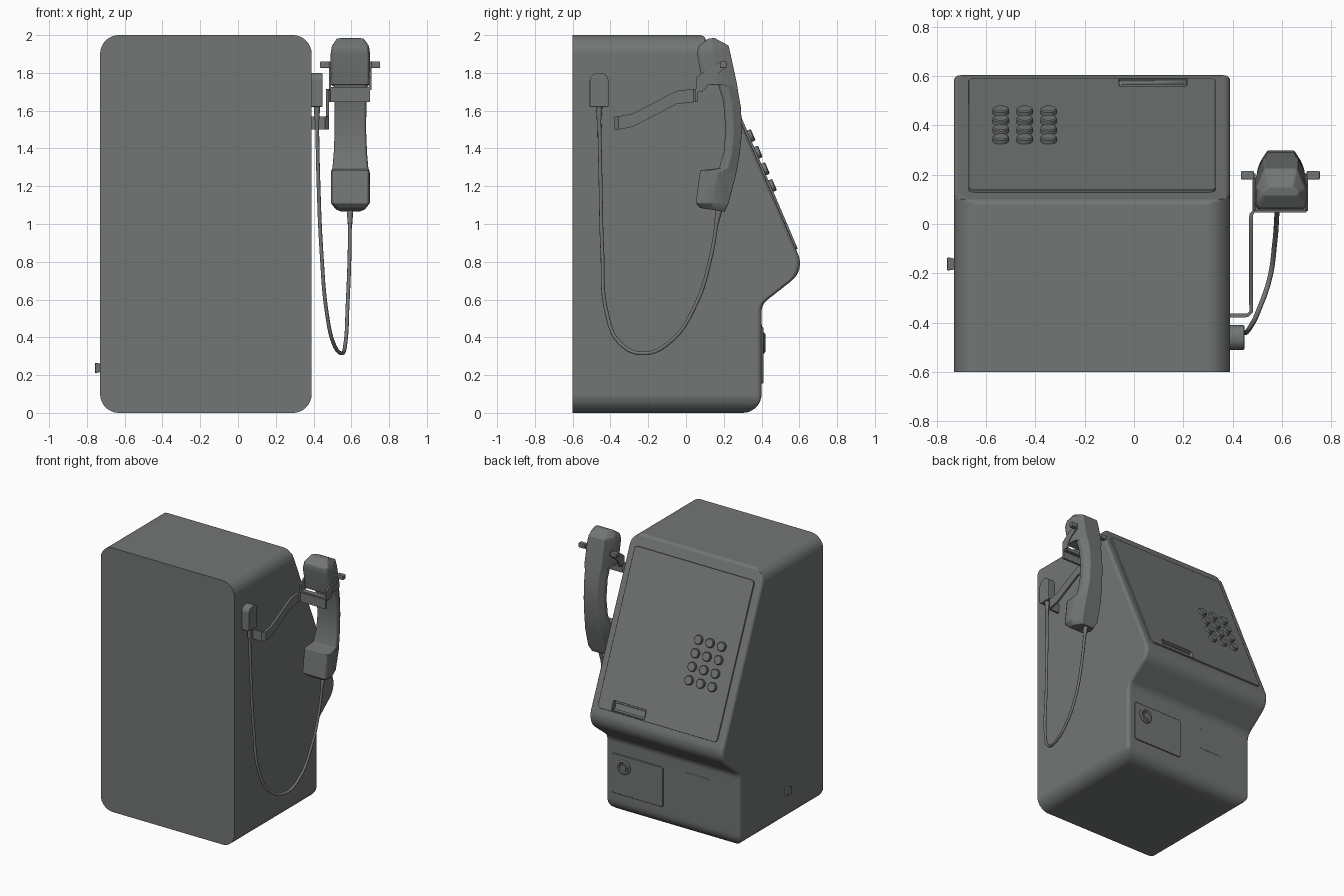
import bpy, bmesh
from math import sqrt, sin, cos, pi, tan
from mathutils import Matrix, Vector

if "Cube" in bpy.data.objects:
    bpy.data.objects.remove(bpy.data.objects["Cube"])

grey = bpy.data.materials.new("slate_grey")
grey.use_nodes = True
COLOUR = (0.17, 0.18, 0.178, 1)
grey.diffuse_color = COLOUR
grey.node_tree.nodes["Principled BSDF"].inputs["Base Color"].default_value = COLOUR


def finish(name, bm, bevel=0, segments=3, cutter=None):
    """Turn a bmesh into a shaded object."""
    bmesh.ops.remove_doubles(bm, verts=bm.verts, dist=0.0001)
    bmesh.ops.recalc_face_normals(bm, faces=bm.faces)
    mesh = bpy.data.meshes.new(name)
    bm.to_mesh(mesh)
    bm.free()
    mesh.materials.append(grey)
    ob = bpy.data.objects.new(name, mesh)
    bpy.context.collection.objects.link(ob)
    if cutter:
        cut = ob.modifiers.new("cut", 'BOOLEAN')
        cut.object, cut.solver = cutter, 'EXACT'
    if bevel:
        b = ob.modifiers.new("bevel", 'BEVEL')
        b.width, b.segments, b.limit_method = bevel, segments, 'ANGLE'
    bpy.ops.object.select_all(action='DESELECT')
    ob.select_set(True)
    bpy.context.view_layer.objects.active = ob
    bpy.ops.object.shade_smooth_by_angle(angle=0.6)
    w = ob.modifiers.new("weighted", 'WEIGHTED_NORMAL')
    w.keep_sharp = True
    return ob


def loft(name, rings, **kw):
    """Skin a row of equal closed rings and cap both ends."""
    bm = bmesh.new()
    rows = [[bm.verts.new(p) for p in ring] for ring in rings]
    n = len(rows[0])
    for a, b in zip(rows, rows[1:]):
        for i in range(n):
            j = (i + 1) % n
            bm.faces.new((a[i], a[j], b[j], b[i]))
    bm.faces.new(rows[0])
    bm.faces.new(rows[-1])
    return finish(name, bm, **kw)


def fillet(corners, steps=8):
    """Round the corners (u, v, radius) of a closed polygon."""
    out = []
    for i, (u, v, r) in enumerate(corners):
        p = Vector((u, v))
        if r == 0:
            out.append(p)
            continue
        a = (Vector(corners[i - 1][:2]) - p).normalized()
        b = (Vector(corners[(i + 1) % len(corners)][:2]) - p).normalized()
        half = a.angle(b) / 2
        centre = p + (a + b).normalized() * r / sin(half)
        start = p + a * r / tan(half) - centre
        end = p + b * r / tan(half) - centre
        sweep = pi - 2 * half
        for k in range(steps + 1):
            t = k / steps
            out.append(centre + (start * sin((1 - t) * sweep) + end * sin(t * sweep)) / sin(sweep))
    return out


def plate(name, w, h, r, z0, z1, matrix, **kw):
    """Rounded rectangle slab in a local frame."""
    w, h = w / 2, h / 2
    shape = fillet([(-w, -h, r), (w, -h, r), (w, h, r), (-w, h, r)], 5)
    return loft(name, [[matrix @ Vector((p.x, p.y, z)) for p in shape] for z in (z0, z1)], **kw)


def lathe(name, profile, matrix, sides=24, **kw):
    """Turn (radius, height) points round the local z axis."""
    rings = [[matrix @ Vector((r * cos(2 * pi * k / sides), r * sin(2 * pi * k / sides), z))
              for k in range(sides)] for r, z in profile]
    return loft(name, rings, **kw)


def box(name, lo, hi, **kw):
    (x0, y0, z0), (x1, y1, z1) = lo, hi
    return loft(name, [[(x, y0, z0), (x, y1, z0), (x, y1, z1), (x, y0, z1)] for x in (x0, x1)], **kw)


def slope_frame(x, z):
    """Frame on the slanted face: local y runs down it, local z points out."""
    down, out = Vector((0, 0.394, -0.919)), Vector((0, 0.919, 0.394))
    m = Matrix((Vector((1, 0, 0)), down, out)).transposed().to_4x4()
    return Matrix.Translation((x, 0.115 + 0.429 * (1.95 - z), z)) @ m


def front_frame(x, z):
    return Matrix.Translation((x, 0.4, z)) @ Matrix.Rotation(-pi / 2, 4, 'X')


# card slot cutter
slot = plate("slot_cutter", 0.275, 0.07, 0.004, -0.02, 0.05, slope_frame(0.077, 0.905))
slot.hide_render = True
slot.hide_viewport = True
slot.display_type = 'WIRE'

# body: side profile swept across x, with rounded long edges
side = fillet([(-0.6, 0, 0), (0.4, 0, 0.1), (0.4, 0.574, 0.08), (0.63, 0.755, 0.12),
               (0.094, 2, 0.03), (-0.6, 2, 0)])
dense = []
for i, p in enumerate(side):
    q = side[(i + 1) % len(side)]
    steps = max(1, int((q - p).length / 0.03))
    dense += [p.lerp(q, k / steps) for k in range(steps)]
R, SOFT, HALF, MID = 0.1, 0.025, 0.56, -0.17
insets = [R * (1 - cos(pi / 2 * k / 12)) for k in range(13)]
insets = sorted(insets + [SOFT * f for f in (0.05, 0.6)])
stations = [(-HALF + d, d) for d in insets] + [(HALF - d, d) for d in reversed(insets)]
rings = []
for x, d in stations:
    lift = R - sqrt(max(0, R * R - (R - d) ** 2))
    e = max(0, SOFT - d)
    back = SOFT - sqrt(max(0, SOFT * SOFT - e * e))
    rings.append([(MID + x, p.x - back * (p.x > -0.59 and 0.01 < p.y < 1.99),
                   min(max(p.y, lift), 2 - lift)) for p in dense])
loft("body", rings, cutter=slot)

# slanted control panel and keys
plate("control_panel", 1.0, 1.148, 0.025, -0.002, 0.012, slope_frame(MID, 1.392),
      cutter=slot, bevel=0.004, segments=2)
plate("slot_floor", 0.25, 0.045, 0.004, -0.025, -0.006, slope_frame(0.077, 0.905))
for row in range(4):
    for col in range(3):
        lathe(f"key_{row}_{col}", [(0.033, 0), (0.033, 0.028), (0.029, 0.033)],
              slope_frame(-0.54 + 0.097 * col, 1.46 - 0.088 * row))

# coin door with lock, return flap
plate("coin_door", 0.42, 0.3, 0.012, -0.01, 0.009, front_frame(0.12, 0.305), bevel=0.003, segments=2)
lathe("door_lock", [(0.058, 0), (0.056, 0.014), (0.046, 0.02), (0.036, 0.018), (0.03, 0.011),
                    (0.022, 0.011), (0.02, 0.017)], front_frame(0.235, 0.37))
plate("return_flap", 0.19, 0.165, 0.008, -0.01, 0.002, front_frame(-0.375, 0.385))

# small side catch, wider at its outer end
loft("side_catch", [[(x, -0.162 + a * s, 0.238 + b * s) for a, b in ((-1, -1), (1, -1), (1, 1), (-1, 1))]
                    for x, s in ((-0.72, 0.02), (-0.757, 0.028))], bevel=0.004)

# cradle: bent strap, two side arms and outward hooks
path = [(0.38, -0.37, 1.535), (0.46, -0.37, 1.535), (0.475, -0.355, 1.535), (0.475, -0.28, 1.55),
        (0.475, -0.05, 1.67), (0.475, 0.04, 1.68), (0.49, 0.055, 1.68), (0.7, 0.055, 1.68)]
path = [Vector(p) for p in path]
rings = []
for i, p in enumerate(path):
    t = path[min(i + 1, len(path) - 1)] - path[max(i - 1, 0)]
    n = Vector((-t.y, t.x, 0)).normalized() * 0.008
    up = Vector((0, 0, 0.035))
    rings.append([p + n + up, p + n - up, p - n - up, p - n + up])
loft("cradle_strap", rings)
arm = [(0.052, 1.71), (0.1, 1.71), (0.13, 1.765), (0.205, 1.825), (0.185, 1.86),
       (0.12, 1.825), (0.052, 1.775)]
for label, x, s in (("right", 0.487, -1), ("left", 0.7, 1)):
    loft(f"cradle_arm_{label}", [[(x + d, y, z) for y, z in arm] for d in (-0.006, 0.006)])
    box(f"cradle_hook_{label}", (x, 0.18, 1.826), (x + s * 0.053, 0.215, 1.86), bevel=0.005)
box("cradle_rest", (0.487, 0.052, 1.70), (0.7, 0.09, 1.725))

# handset: stations of inner y, z, outer y, z and half width
spine = [(0.115, 1.98, 0.15, 1.985, 0.07), (0.065, 1.94, 0.225, 1.945, 0.098),
         (0.058, 1.9, 0.238, 1.89, 0.105), (0.09, 1.735, 0.27, 1.74, 0.105),
         (0.165, 1.755, 0.276, 1.7, 0.09), (0.197, 1.65, 0.29, 1.62, 0.085),
         (0.21, 1.5, 0.297, 1.5, 0.083), (0.2, 1.38, 0.285, 1.37, 0.088),
         (0.175, 1.295, 0.272, 1.3, 0.095), (0.075, 1.285, 0.262, 1.25, 0.103),
         (0.052, 1.11, 0.225, 1.11, 0.103), (0.075, 1.085, 0.205, 1.065, 0.075)]
CX = 0.595
rings = []
for yi, zi, yo, zo, w in spine:
    ring = []
    for f, t in ((-0.88, 0), (-1, 0.12), (-1, 0.5), (-0.66, 1), (0.66, 1), (1, 0.5), (1, 0.12), (0.88, 0)):
        ring.append((CX + f * w, yi + (yo - yi) * t, zi + (zo - zi) * t))
    rings.append(ring)
loft("handset", rings, bevel=0.008, segments=2)

# cord with strain reliefs and wall socket
curve = bpy.data.curves.new("cord", 'CURVE')
curve.dimensions, curve.bevel_depth, curve.bevel_resolution = '3D', 0.01, 3
curve.use_fill_caps = True
curve.resolution_u = 8
points = [(0.593, 0.17, 1.06), (0.59, 0.13, 0.82), (0.58, 0.05, 0.57), (0.57, -0.08, 0.38),
          (0.55, -0.22, 0.315), (0.505, -0.35, 0.37), (0.47, -0.42, 0.53), (0.442, -0.443, 0.85),
          (0.425, -0.453, 1.25), (0.418, -0.46, 1.6)]
spline = curve.splines.new('BEZIER')
spline.bezier_points.add(len(points) - 1)
for bp, p in zip(spline.bezier_points, points):
    bp.co = p
    bp.handle_left_type = bp.handle_right_type = 'AUTO'
curve.materials.append(grey)
bpy.context.collection.objects.link(bpy.data.objects.new("cord", curve))
taper = [(0.012, 0), (0.018, 0.08)]
lathe("handset_strain_relief", taper, Matrix.Translation((0.593, 0.16, 1.0)) @ Matrix.Rotation(-0.2, 4, 'X'), 16)
lathe("socket_strain_relief", taper, Matrix.Translation((0.418, -0.46, 1.55)), 16)
arch = fillet([(-0.51, 1.62, 0.005), (-0.41, 1.62, 0.005), (-0.41, 1.8, 0.045), (-0.51, 1.8, 0.045)])
loft("cord_socket", [[(x, p.x, p.y) for p in arch] for x in (0.385, 0.447)], bevel=0.01)
